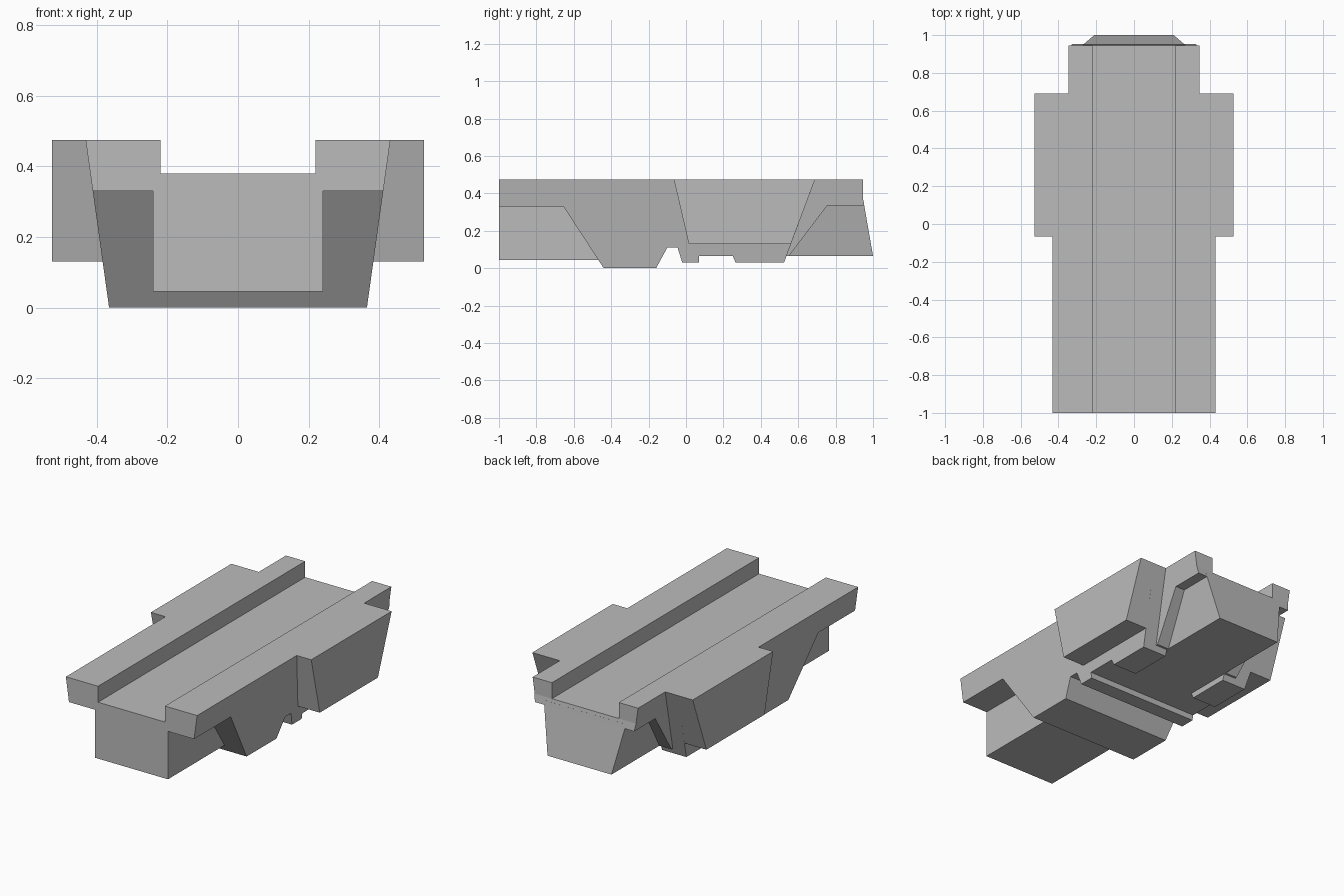
import bpy
import bmesh

if "Cube" in bpy.data.objects:
    bpy.data.objects.remove(bpy.data.objects["Cube"], do_unlink=True)

# Single plain grey
grey = bpy.data.materials.new("plain_grey")
grey.use_nodes = True
colour = (0.5, 0.5, 0.5, 1)
grey.diffuse_color = colour
grey.node_tree.nodes["Principled BSDF"].inputs["Base Color"].default_value = colour


def prism(name, profile, base, lean=0.0, inner=None, side=1):
    """Sweep a (y, z) profile across x; outer half width is base + lean * z."""
    bm = bmesh.new()
    outer = [bm.verts.new((side * (base + lean * z), y, z)) for y, z in profile]
    other = [bm.verts.new((-side * (base + lean * z) if inner is None
                           else side * inner, y, z)) for y, z in profile]
    bm.faces.new(outer)
    bm.faces.new(other[::-1])
    n = len(profile)
    for i in range(n):
        j = (i + 1) % n
        bm.faces.new((outer[j], outer[i], other[i], other[j]))
    bmesh.ops.recalc_face_normals(bm, faces=bm.faces)
    mesh = bpy.data.meshes.new(name)
    bm.to_mesh(mesh)
    bm.free()
    mesh.materials.append(grey)
    obj = bpy.data.objects.new(name, mesh)
    bpy.context.collection.objects.link(obj)
    return obj


def combine(target, part, operation):
    """Apply a boolean to the target and discard the part."""
    mod = target.modifiers.new(part.name, "BOOLEAN")
    mod.operation = operation
    mod.solver = "EXACT"
    mod.object = part
    bpy.context.view_layer.objects.active = target
    bpy.ops.object.modifier_apply(modifier=mod.name)
    bpy.data.objects.remove(part, do_unlink=True)


top = 0.475

# Wide tapered body with stepped underside
body = prism("rail_body", [
    (-1, top), (-1, 0.33), (-0.655, 0.33), (-0.44, 0), (-0.16, 0),
    (-0.1, 0.11), (-0.045, 0.11), (-0.02, 0.03), (0.07, 0.03),
    (0.07, 0.065), (0.537, 0.065), (0.69, top)], 0.365, 0.14)

# Flared blocks on both sides
parts = [prism("side_blocks", [
    (-0.065, top), (0.015, 0.13), (0.561, 0.13), (0.69, top)], 0.527)]

# Narrow block under the front overhang
parts.append(prism("front_core", [
    (-1, 0.045), (-0.45, 0.045), (-0.45, 0.36), (-1, 0.36)], 0.24))

# Narrower rear section with its sloped shoulders
parts.append(prism("rear_shoulders", [
    (0.4, top), (0.4, 0.065), (0.55, 0.065), (0.755, 0.335),
    (0.953, 0.335), (0.945, 0.38), (0.945, top)], 0.28, 0.14))

# Tapered rear nose
parts.append(prism("rear_core", [
    (0.4, 0.065), (1, 0.065), (0.953, 0.335), (0.949, 0.36), (0.4, 0.36)],
    0.197, 0.203))

# Foot pads along the lower edges
for side in (1, -1):
    parts.append(prism("foot_pad", [
        (0.25, 0.065), (0.265, 0.03), (0.524, 0.03), (0.537, 0.065),
        (0.537, 0.1), (0.25, 0.1)], 0.365, 0.14, 0.21, side))

for part in parts:
    combine(body, part, "UNION")

# Open channel along the top
channel = prism("channel_cutter", [
    (-1.2, 0.38), (1.2, 0.38), (1.2, 0.7), (-1.2, 0.7)], 0.22)
channel.hide_render = True
combine(body, channel, "DIFFERENCE")
